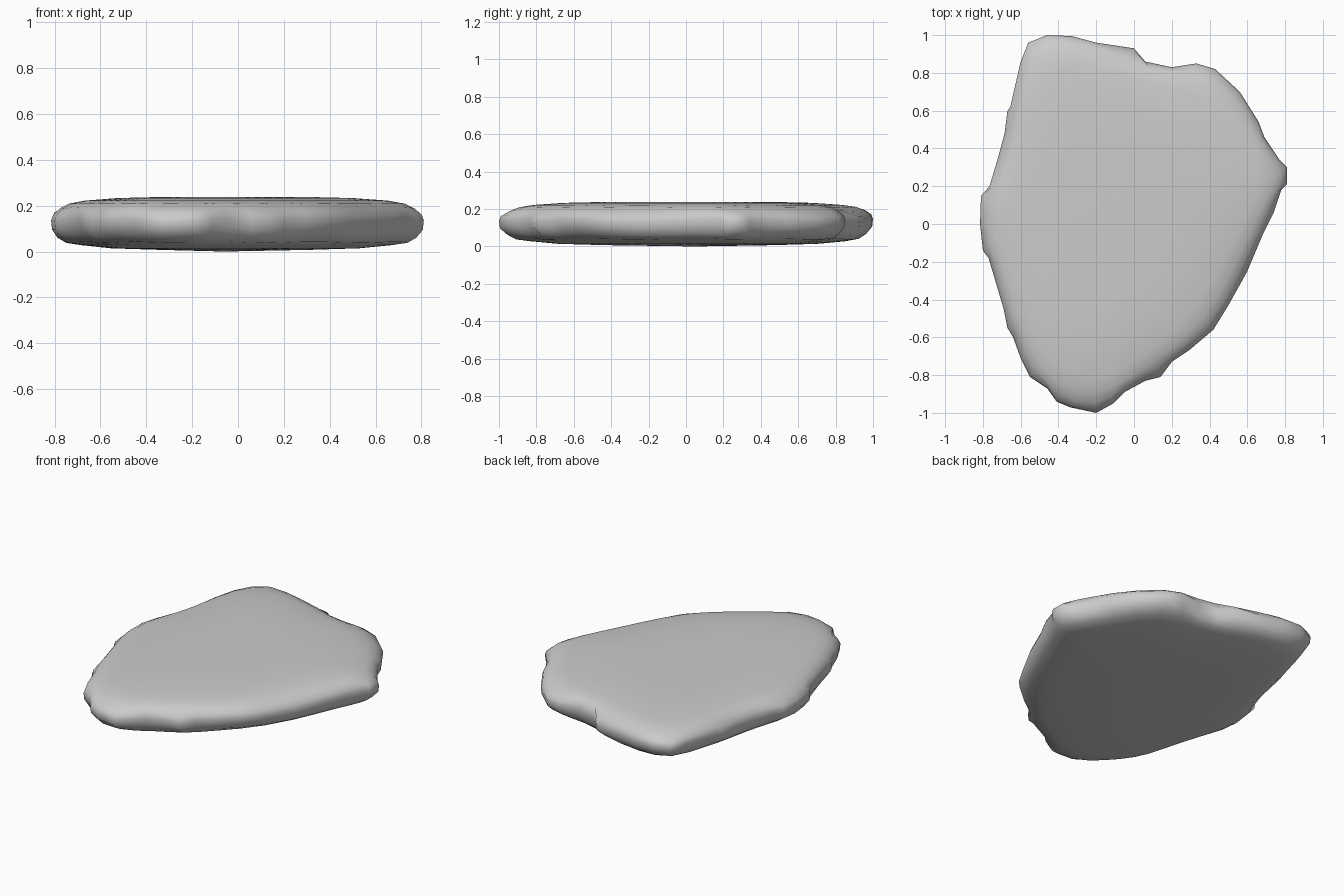
import bpy, bmesh, math
from mathutils import Vector

if "Cube" in bpy.data.objects:
    bpy.data.objects.remove(bpy.data.objects["Cube"])

# Outline of the slab seen from above, clockwise from the back left corner
OUTLINE = [(-.56, .96), (-.46, 1), (-.33, .995), (-.2, .96), (0, .93), (.06, .86),
           (.2, .83), (.33, .85), (.43, .82), (.56, .7), (.66, .54), (.69, .46),
           (.77, .34), (.81, .3), (.81, .21), (.78, .18), (.74, .06), (.68, -.06),
           (.6, -.25), (.5, -.43), (.42, -.56), (.29, -.67), (.2, -.73), (.14, -.81),
           (.06, -.83), (-.05, -.89), (-.11, -.95), (-.2, -1), (-.34, -.97),
           (-.41, -.94), (-.46, -.87), (-.55, -.81), (-.6, -.71), (-.64, -.6),
           (-.67, -.55), (-.69, -.45), (-.77, -.18), (-.8, -.14), (-.815, 0),
           (-.81, .15), (-.765, .2), (-.72, .35), (-.685, .48), (-.67, .6),
           (-.655, .62), (-.6, .86)]

# Rounded edge section: (inset towards the centre, height)
SECTION = [(.5, .007), (.25, .014), (.12, .028), (.06, .04), (.025, .065), (.005, .1),
           (0, .14), (.01, .165), (.035, .19), (.075, .21), (.14, .222), (.28, .233),
           (.5, .238)]
CENTRE = Vector((-.06, .05))


def smoothed(loop, steps):
    """Relax the outline so that inner rings lose the small chips."""
    for _ in range(steps):
        loop = [(loop[i - 1] + 2 * p + loop[(i + 1) % len(loop)]) / 4
                for i, p in enumerate(loop)]
    return loop


outline = [Vector(p) for p in OUTLINE]
bm = bmesh.new()

# Rings from underside to top, with a slightly wavy rim
rings = []
for inset, height in SECTION:
    ring = []
    for i, p in enumerate(smoothed(outline, min(8, round(inset * 30)))):
        radial = p - CENTRE
        q = p - radial.normalized() * inset * (.6 + .4 * radial.length)
        wave = .007 * math.sin(i * 1.3) * max(0, 1 - inset / .1)
        ring.append(bm.verts.new((q.x, q.y, height + wave)))
    rings.append(ring)

n = len(outline)
for low, high in zip(rings, rings[1:]):
    for i in range(n):
        j = (i + 1) % n
        bm.faces.new((low[i], low[j], high[j], high[i]))

# Nearly flat underside and top
for ring, z in ((rings[0], 0), (rings[-1], .235)):
    hub = bm.verts.new((CENTRE.x, CENTRE.y, z))
    for i in range(n):
        bm.faces.new((ring[i], ring[(i + 1) % n], hub))

bmesh.ops.recalc_face_normals(bm, faces=bm.faces)
mesh = bpy.data.meshes.new("flat_stone")
bm.to_mesh(mesh)
bm.free()
for face in mesh.polygons:
    face.use_smooth = True
stone = bpy.data.objects.new("flat_stone", mesh)
bpy.context.collection.objects.link(stone)
